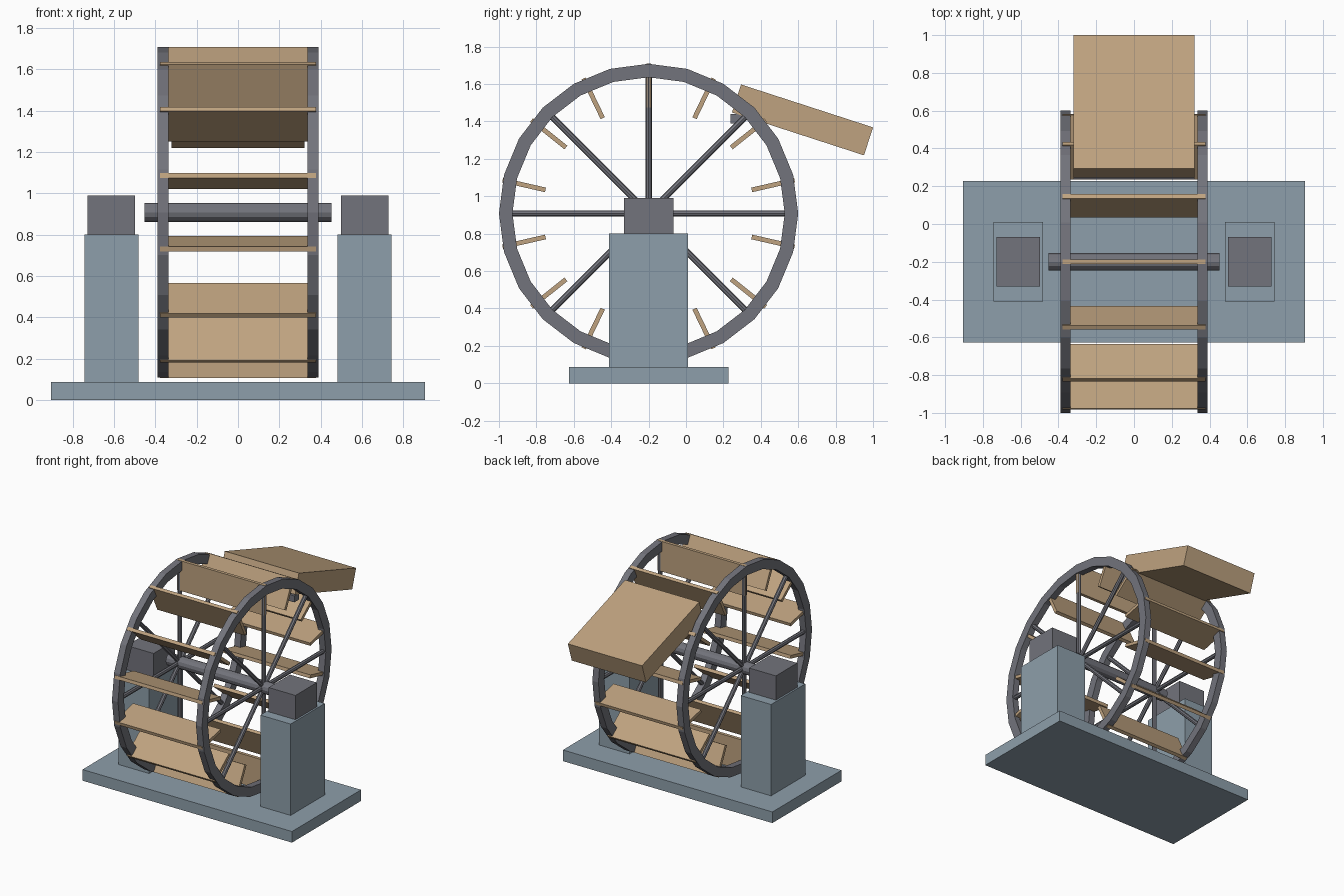
import bpy, bmesh, math
from mathutils import Matrix, Vector

cube = bpy.data.objects.get("Cube")
if cube:
    bpy.data.objects.remove(cube, do_unlink=True)

HUB = Vector((0, -0.2, 0.908))   # wheel centre
RIM_X = 0.363                    # distance of each rim from the middle


def material(name, color):
    m = bpy.data.materials.new(name)
    m.use_nodes = True
    m.diffuse_color = (*color, 1)
    m.node_tree.nodes["Principled BSDF"].inputs["Base Color"].default_value = (*color, 1)
    return m


stone = material("blue_grey_stone", (0.27, 0.345, 0.405))
iron = material("dark_grey_iron", (0.17, 0.173, 0.2))
wood = material("tan_wood", (0.52, 0.365, 0.215))


def finish(name, bm, mat):
    bmesh.ops.recalc_face_normals(bm, faces=bm.faces)
    mesh = bpy.data.meshes.new(name)
    bm.to_mesh(mesh)
    bm.free()
    mesh.materials.append(mat)
    obj = bpy.data.objects.new(name, mesh)
    bpy.context.collection.objects.link(obj)
    return obj


def box(name, center, size, mat, tilt=0):
    """Box tilted about the x axis."""
    bm = bmesh.new()
    place = (Matrix.Translation(center) @ Matrix.Rotation(tilt, 4, "X")
             @ Matrix.Diagonal((*size, 1)))
    bmesh.ops.create_cube(bm, size=1, matrix=place)
    return finish(name, bm, mat)


def rod(name, center, radius, length, sides, mat, turn):
    """Cylinder whose z axis is turned by the given matrix."""
    bm = bmesh.new()
    bmesh.ops.create_cone(bm, cap_ends=True, segments=sides, radius1=radius,
                          radius2=radius, depth=length,
                          matrix=Matrix.Translation(center) @ turn)
    return finish(name, bm, mat)


def rim(name, x, outer, inner, width, sides):
    """Faceted flat ring around the x axis."""
    bm = bmesh.new()
    rings = []
    for i in range(sides):
        a = math.tau * i / sides
        d = Vector((0, math.cos(a), math.sin(a)))
        rings.append([bm.verts.new(HUB + d * r + Vector((x + s * width / 2, 0, 0)))
                      for r, s in ((outer, -1), (outer, 1), (inner, 1), (inner, -1))])
    for i in range(sides):
        p, q = rings[i], rings[(i + 1) % sides]
        for k in range(4):
            n = (k + 1) % 4
            bm.faces.new((p[k], p[n], q[n], q[k]))
    return finish(name, bm, iron)


# Base slab, towers and bearing blocks
box("base_slab", (0, -0.2, 0.0435), (1.81, 0.853, 0.087), stone)
for side, s in (("left", 1), ("right", -1)):
    box(side + "_tower", (s * 0.612, -0.2, 0.443), (0.262, 0.422, 0.715), stone)
    box(side + "_bearing_block", (s * 0.613, -0.2, 0.895), (0.232, 0.264, 0.19), iron)

    # Wheel rim and its spokes
    rim(side + "_rim", s * RIM_X, 0.8, 0.728, 0.052, 24)
    for i in range(4):
        rod(f"{side}_spoke_{i + 1}", HUB + Vector((s * RIM_X, 0, 0)), 0.017, 1.48, 8,
            iron, Matrix.Rotation(i * math.pi / 4, 4, "X"))

# Axle
rod("axle", HUB, 0.046, 0.906, 12, iron, Matrix.Rotation(math.pi / 2, 4, "Y"))

# Paddles set radially between the rims
for i in range(14):
    a = math.pi / 2 + math.tau * i / 14
    mid = HUB + Vector((0, math.cos(a), math.sin(a))) * 0.683
    box(f"paddle_{i + 1}", mid, (0.756, 0.235, 0.025), wood, a)

# Sloping chute and the bar under its upper end
box("chute", (0, 0.623, 1.408), (0.641, 0.742, 0.157), wood, -math.radians(18))
box("chute_bar", (0, 0.268, 1.415), (0.64, 0.06, 0.05), iron)
